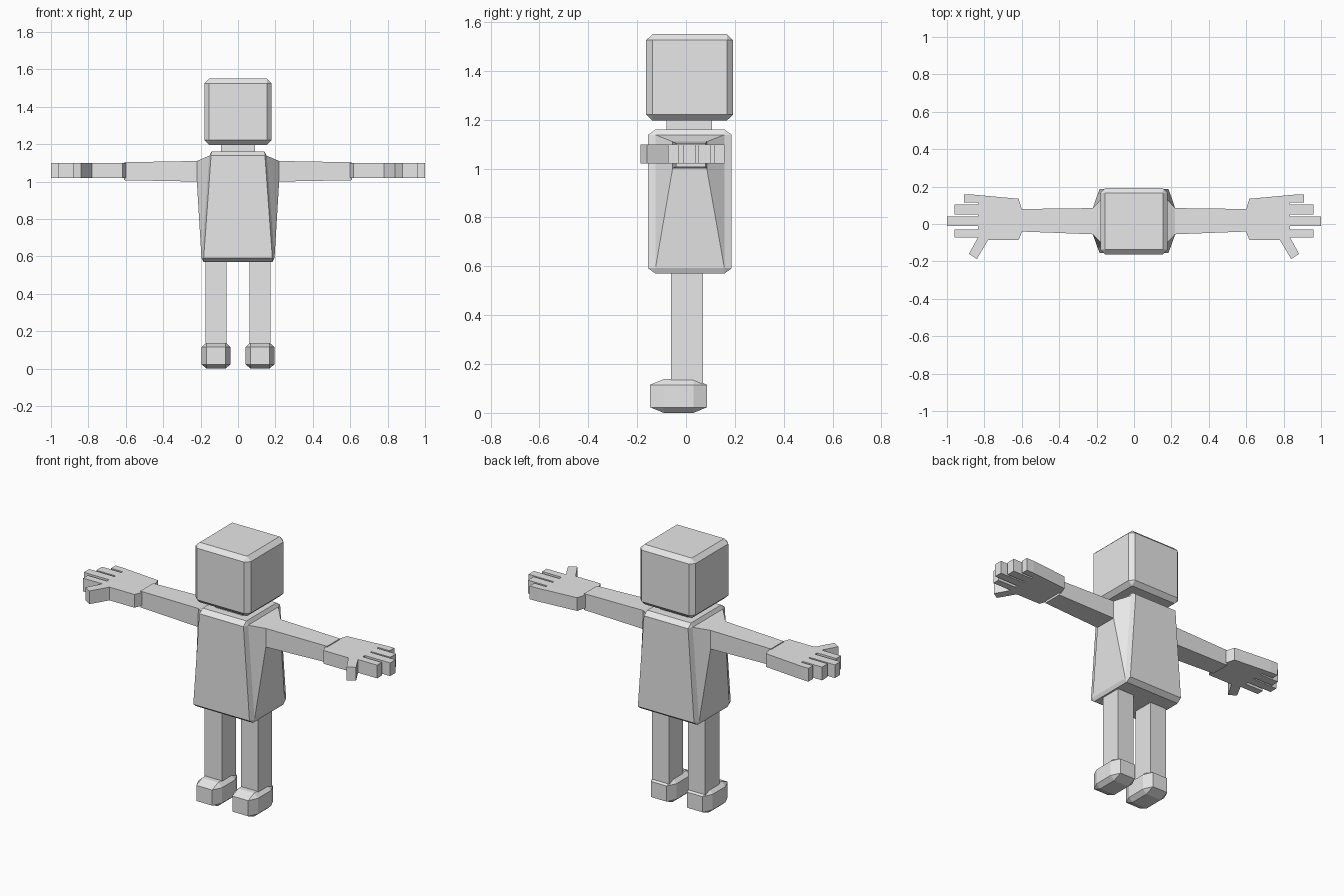
import bpy, bmesh
from mathutils import Vector

if "Cube" in bpy.data.objects:
    bpy.data.objects.remove(bpy.data.objects["Cube"])

grey = bpy.data.materials.new("light grey")
grey.diffuse_color = (0.8, 0.8, 0.8, 1)
grey.use_nodes = True
grey.node_tree.nodes["Principled BSDF"].inputs["Base Color"].default_value = grey.diffuse_color


def finish(bm, name, mirror=False):
    bmesh.ops.recalc_face_normals(bm, faces=bm.faces[:])
    me = bpy.data.meshes.new(name)
    bm.to_mesh(me)
    bm.free()
    me.materials.append(grey)
    ob = bpy.data.objects.new(name, me)
    bpy.context.collection.objects.link(ob)
    if mirror:
        ob.modifiers.new("Mirror", 'MIRROR').use_mirror_merge = False
    return ob


def chamfer_box(lo, hi, c):
    """Box from lo to hi with its edges cut by c along each axis."""
    bm = bmesh.new()
    c = Vector(c)
    mid, half = (Vector(lo) + Vector(hi)) / 2, (Vector(hi) - Vector(lo)) / 2
    for sx in (-1, 1):
        for sy in (-1, 1):
            for sz in (-1, 1):
                for axis in range(3):
                    p = half - c
                    p[axis] = half[axis]
                    bm.verts.new(mid + Vector((sx * p.x, sy * p.y, sz * p.z)))
    bmesh.ops.convex_hull(bm, input=bm.verts[:])
    bmesh.ops.dissolve_limit(bm, angle_limit=0.01, verts=bm.verts[:], edges=bm.edges[:])
    return bm


def box(lo, hi):
    bm = bmesh.new()
    bmesh.ops.create_cube(bm, size=1)
    for v in bm.verts:
        v.co = Vector([l + (h - l) * (t + 0.5) for l, h, t in zip(lo, hi, v.co)])
    return bm


# Head and neck
finish(chamfer_box((-0.18, -0.163, 1.196), (0.18, 0.193, 1.55), (0.026, 0.026, 0.025)), "head")
finish(box((-0.09, -0.08, 1.14), (0.09, 0.107, 1.21)), "neck")

# Tapered torso; each side panel is drawn out into a shoulder and then an arm
bm = chamfer_box((-0.197, -0.155, 0.57), (0.197, 0.187, 1.16), (0.012, 0.03, 0.022))
for v in bm.verts:
    v.co.x *= 1 - 0.23 * (v.co.z - 0.57) / 0.59
sections = [  # x, y low, y high, z low, z high
    (0.22, -0.055, 0.085, 1.0, 1.11),
    (0.61, -0.04, 0.08, 1.007, 1.103),
]
for side in (-1, 1):
    face = max(bm.faces, key=lambda f: f.normal.x * side * f.calc_area())
    for x, y0, y1, z0, z1 in sections:
        mid = face.calc_center_median()
        new = bmesh.ops.extrude_face_region(bm, geom=[face])["geom"]
        bmesh.ops.delete(bm, geom=[face], context='FACES_ONLY')
        face = next(g for g in new if isinstance(g, bmesh.types.BMFace))
        for v in face.verts:
            v.co = (side * x, y0 if v.co.y < mid.y else y1, z0 if v.co.z < mid.z else z1)
finish(bm, "torso_and_arms")

# Hand outline: wrist, thumb, then four fingers
outline = [(0.6, -0.045), (0.617, -0.085), (0.78, -0.085), (0.84, -0.187),
           (0.883, -0.16), (0.835, -0.073)]
fingers = [(-0.073, -0.03, 0.96), (-0.01, 0.04, 1.0), (0.05, 0.103, 0.96), (0.115, 0.158, 0.91)]
for i, (y0, y1, tip) in enumerate(fingers):
    if i:
        outline.append((0.835, y0))
    outline += [(tip, y0), (tip, y1)]
    if i < 3:
        outline.append((0.835, y1))
outline += [(0.86, 0.157), (0.617, 0.135), (0.6, 0.08)]
bm = bmesh.new()
palm = bm.faces.new([bm.verts.new((x, y, 1.02)) for x, y in outline])
new = bmesh.ops.extrude_face_region(bm, geom=[palm])["geom"]
for g in new:
    if isinstance(g, bmesh.types.BMVert):
        g.co.z = 1.098
finish(bm, "hands", mirror=True)

# Legs and feet
finish(box((0.062, -0.062, 0.1), (0.174, 0.07, 0.585)), "legs", mirror=True)
finish(chamfer_box((0.04, -0.147, 0.0), (0.195, 0.086, 0.138), (0.026, 0.056, 0.023)),
       "feet", mirror=True)
